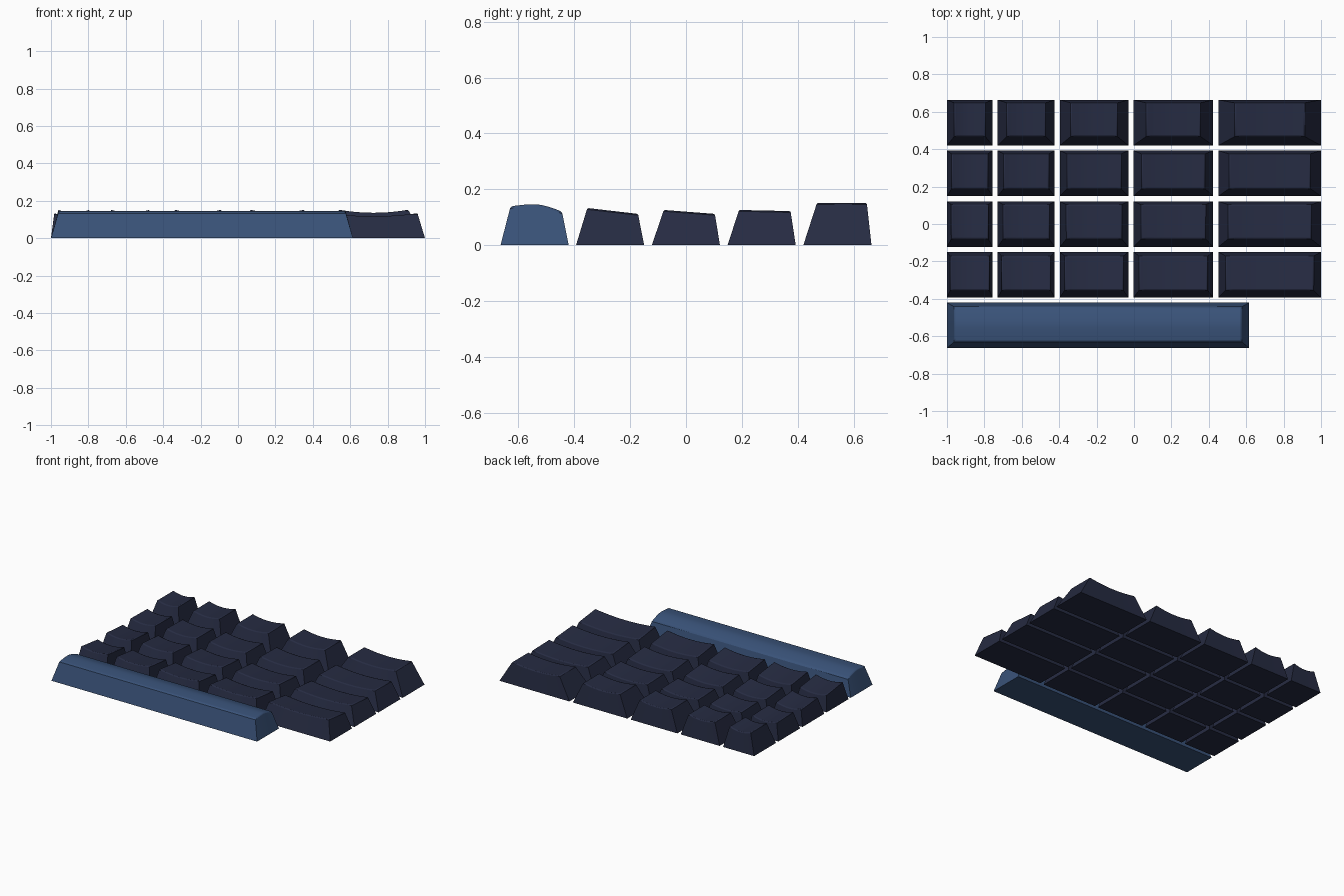
import bpy, bmesh

if "Cube" in bpy.data.objects:
    bpy.data.objects.remove(bpy.data.objects["Cube"])

S, GAP = 0.244, 0.0272          # cap size of a one-unit key, gap between keys
PITCH = S + GAP
WIDTHS = [1, 1.25, 1.5, 1.75, 2.25]
DISH = 0.016
# per row, back to front: side inset, top front y, top back y, front z, back z
ROWS = [(0.040, 0.469, 0.647, 0.152, 0.152),
        (0.026, 0.190, 0.374, 0.127, 0.123),
        (0.024, -0.079, 0.103, 0.127, 0.113),
        (0.018, -0.353, -0.172, 0.134, 0.113)]


def material(name, rgb):
    m = bpy.data.materials.new(name)
    m.diffuse_color = (*rgb, 1)
    m.use_nodes = True
    m.node_tree.nodes["Principled BSDF"].inputs["Base Color"].default_value = m.diffuse_color
    return m


def keycap(name, x0, x1, y0, y1, tx0, tx1, ty0, ty1, height, nx, ny, bevel, mat):
    """Tapered solid cap; height(s, t) gives the top surface, s and t in 0..1."""
    bm = bmesh.new()
    top = [[bm.verts.new((tx0 + (tx1 - tx0) * i / nx, ty0 + (ty1 - ty0) * j / ny,
                          height(i / nx, j / ny)))
            for j in range(ny + 1)] for i in range(nx + 1)]
    # dished or domed top
    for i in range(nx):
        for j in range(ny):
            bm.faces.new((top[i][j], top[i + 1][j], top[i + 1][j + 1], top[i][j + 1]))
    # sloping walls from the rim down to the base outline
    rim = [(i, 0) for i in range(nx)] + [(nx, j) for j in range(ny)] \
        + [(i, ny) for i in range(nx, 0, -1)] + [(0, j) for j in range(ny, 0, -1)]
    base = [bm.verts.new((x0 + (x1 - x0) * i / nx, y0 + (y1 - y0) * j / ny, 0)) for i, j in rim]
    n = len(rim)
    weight = bm.edges.layers.float.new("bevel_weight_edge")
    for k in range(n):
        a, b = rim[k], rim[(k + 1) % n]
        va, vb = top[a[0]][a[1]], top[b[0]][b[1]]
        bm.faces.new((base[k], base[(k + 1) % n], vb, va))
        bm.edges.get((va, vb))[weight] = 1.0
    bm.faces.new(base[::-1])
    bmesh.ops.recalc_face_normals(bm, faces=bm.faces)
    me = bpy.data.meshes.new(name)
    bm.to_mesh(me)
    bm.free()
    me.materials.append(mat)
    ob = bpy.data.objects.new(name, me)
    bpy.context.collection.objects.link(ob)
    # softened rim
    mod = ob.modifiers.new("rim", 'BEVEL')
    mod.limit_method = 'WEIGHT'
    mod.width = bevel
    mod.segments = 2
    bpy.ops.object.select_all(action='DESELECT')
    ob.select_set(True)
    bpy.context.view_layer.objects.active = ob
    bpy.ops.object.shade_smooth_by_angle(angle=0.6)
    return ob


navy = material("navy", (0.019, 0.024, 0.054))
blue = material("blue", (0.041, 0.085, 0.19))

# four rows of dished keys, stretched sideways by width
for r, (inset, ty0, ty1, zf, zb) in enumerate(ROWS):
    y1 = 0.664 - r * PITCH
    x = -1.0
    for c, u in enumerate(WIDTHS):
        def dished(s, t, zf=zf, zb=zb):
            return zf + (zb - zf) * t - DISH * (1 - (2 * s - 1) ** 2)
        keycap(f"key_row{r + 1}_column{c + 1}", x, x + S * u, y1 - S, y1,
               x + inset * u, x + (S - inset) * u, ty0, ty1, dished, 12, 1, 0.006, navy)
        x += S * u + GAP


# space bar with a domed top
def domed(s, t):
    peak = 0.46
    drop = 0.008 if t < peak else 0.027
    span = peak if t < peak else 1 - peak
    return 0.147 - drop * abs((t - peak) / span) ** 1.6


keycap("space_bar", -1.0, 0.615, -0.664, -0.42, -0.96, 0.575, -0.628, -0.444,
       domed, 1, 10, 0.008, blue)
